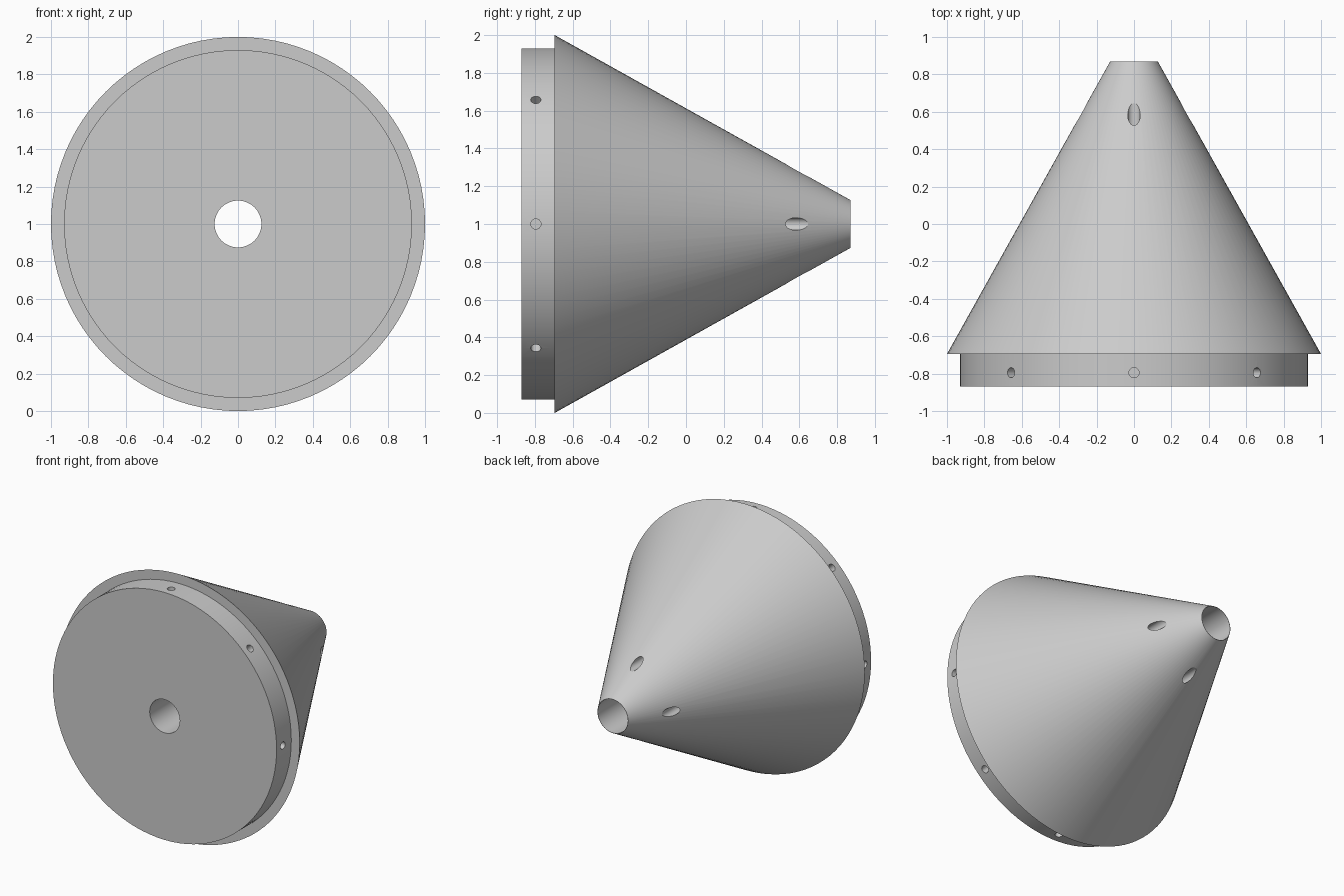
import bpy, bmesh
from math import pi, radians
from mathutils import Matrix, Vector

cube = bpy.data.objects.get("Cube")
if cube:
    bpy.data.objects.remove(cube, do_unlink=True)

SIDES = 96
CENTRE = Vector((0, 0, 1))

grey = bpy.data.materials.new("light_grey")
grey.use_nodes = True
colour = (0.6, 0.6, 0.6, 1)
grey.diffuse_color = colour
grey.node_tree.nodes["Principled BSDF"].inputs["Base Color"].default_value = colour


def make_object(name, bm):
    bmesh.ops.recalc_face_normals(bm, faces=bm.faces)
    mesh = bpy.data.meshes.new(name)
    bm.to_mesh(mesh)
    bm.free()
    mesh.materials.append(grey)
    obj = bpy.data.objects.new(name, mesh)
    bpy.context.collection.objects.link(obj)
    return obj


def add_peg(bm, start, end, radius):
    """Closed cylinder between two points."""
    axis = end - start
    turn = axis.to_track_quat("Z", "Y").to_matrix().to_4x4()
    bmesh.ops.create_cone(bm, cap_ends=True, segments=32, radius1=radius, radius2=radius,
                          depth=axis.length, matrix=Matrix.Translation((start + end) / 2) @ turn)


# Cone body with stepped plug and central bore: closed (radius, y) profile
profile = [(0.125, -0.87), (0.93, -0.87), (0.93, -0.695), (1.0, -0.695), (0.127, 0.87), (0.125, 0.87)]
bm = bmesh.new()
rings = []
for i in range(SIDES):
    spin = Matrix.Rotation(2 * pi * i / SIDES, 3, "Y")
    rings.append([bm.verts.new(CENTRE + spin @ Vector((r, y, 0))) for r, y in profile])
for i in range(SIDES):
    a, b = rings[i], rings[(i + 1) % SIDES]
    for j in range(len(profile)):
        k = (j + 1) % len(profile)
        bm.faces.new((a[j], a[k], b[k], b[j]))
body = make_object("cone_body", bm)

# Cutters: eight radial holes round the plug, four lengthwise holes near the tip
bm = bmesh.new()
for i in range(8):
    out = Matrix.Rotation(i * pi / 4, 3, "Y") @ Vector((1, 0, 0))
    rim = CENTRE + Vector((0, -0.795, 0))
    add_peg(bm, rim + out * 0.80, rim + out * 0.98, 0.027)
    if i % 2 == 0:
        foot = CENTRE + out * 0.285
        add_peg(bm, foot + Vector((0, 0.35, 0)), foot + Vector((0, 0.8, 0)), 0.033)
cutter = make_object("hole_cutter", bm)
cutter.hide_render = True

# Drill the holes, then discard the cutter
drill = body.modifiers.new("holes", "BOOLEAN")
drill.operation = "DIFFERENCE"
drill.solver = "EXACT"
drill.object = cutter
bpy.context.view_layer.update()
drilled = bpy.data.meshes.new_from_object(body.evaluated_get(bpy.context.evaluated_depsgraph_get()))
body.modifiers.clear()
body.data = drilled
bpy.data.objects.remove(cutter, do_unlink=True)

# Smooth curved walls, crisp edges
bpy.ops.object.select_all(action="DESELECT")
body.select_set(True)
bpy.context.view_layer.objects.active = body
bpy.ops.object.shade_smooth_by_angle(angle=radians(25))
